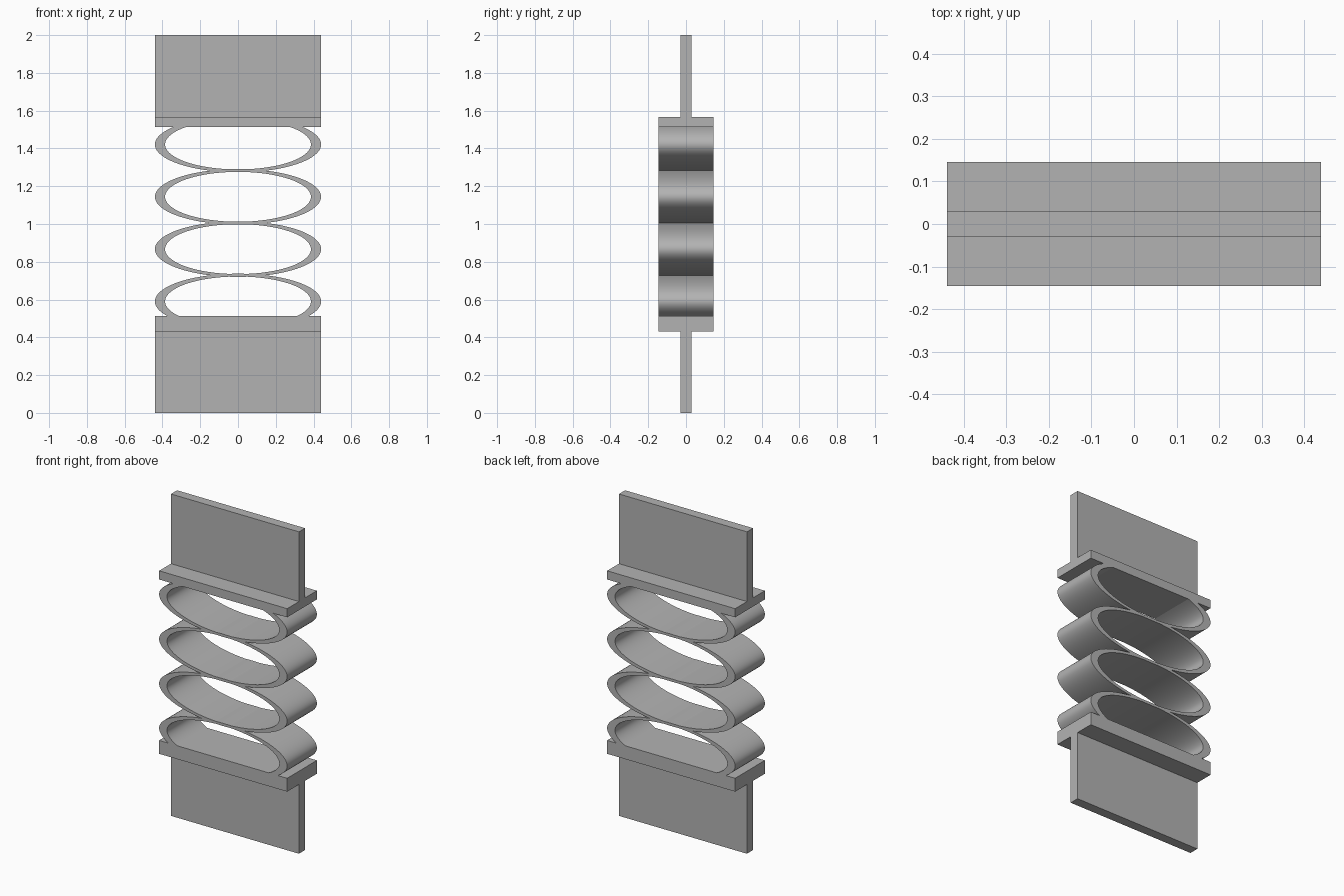
import bpy, bmesh, math

cube = bpy.data.objects.get("Cube")
if cube:
    bpy.data.objects.remove(cube, do_unlink=True)

grey = bpy.data.materials.new("plain_grey")
grey.use_nodes = True
colour = (0.45, 0.45, 0.45, 1)
grey.diffuse_color = colour
grey.node_tree.nodes["Principled BSDF"].inputs["Base Color"].default_value = colour

HALF_W, HALF_D = 0.44, 0.146
LOW_FACE, HIGH_FACE = 0.513, 1.513   # flange faces that meet the spring
SEGMENTS = 96


def finish(bm, name):
    bmesh.ops.recalc_face_normals(bm, faces=bm.faces)
    mesh = bpy.data.meshes.new(name)
    bm.to_mesh(mesh)
    bm.free()
    mesh.materials.append(grey)
    obj = bpy.data.objects.new(name, mesh)
    bpy.context.collection.objects.link(obj)
    return obj


def t_plate(name, outline):
    """Extrude a T-shaped (y, z) outline across the width."""
    bm = bmesh.new()
    face = bm.faces.new([bm.verts.new((-HALF_W, y, z)) for y, z in outline])
    new = bmesh.ops.extrude_face_region(bm, geom=[face])["geom"]
    verts = [v for v in new if isinstance(v, bmesh.types.BMVert)]
    bmesh.ops.translate(bm, verts=verts, vec=(2 * HALF_W, 0, 0))
    return finish(bm, name)


def tee(tip, flange_back, flange_face, web=0.03):
    half = [(web, tip), (web, flange_back), (HALF_D, flange_back), (HALF_D, flange_face)]
    return half + [(-y, z) for y, z in reversed(half)]


def ring(name, z):
    """Flattened elliptical hoop, trimmed where it enters a flange."""
    bm = bmesh.new()

    def loop(rx, rz, y):
        return [bm.verts.new((rx * math.cos(a), y, z + rz * math.sin(a)))
                for a in (math.tau * i / SEGMENTS for i in range(SEGMENTS))]

    loops = [loop(HALF_W, 0.147, -HALF_D), loop(HALF_W, 0.147, HALF_D),
             loop(0.386, 0.132, HALF_D), loop(0.386, 0.132, -HALF_D)]
    for k in range(4):
        a, b = loops[k], loops[(k + 1) % 4]
        for i in range(SEGMENTS):
            j = (i + 1) % SEGMENTS
            bm.faces.new((a[i], a[j], b[j], b[i]))
    for height, normal in ((LOW_FACE, -1), (HIGH_FACE, 1)):
        bmesh.ops.bisect_plane(bm, geom=bm.verts[:] + bm.edges[:] + bm.faces[:],
                               plane_co=(0, 0, height), plane_no=(0, 0, normal),
                               clear_outer=True)
    obj = finish(bm, name)
    bpy.ops.object.select_all(action='DESELECT')
    obj.select_set(True)
    bpy.context.view_layer.objects.active = obj
    bpy.ops.object.shade_smooth_by_angle(angle=math.radians(30))


# Mounting plates with flanges
t_plate("lower_mount", tee(0, 0.43, LOW_FACE))
t_plate("upper_mount", tee(2, 1.567, HIGH_FACE))

# Stack of elliptical spring rings
for n in range(4):
    ring(f"spring_ring_{n + 1}", 0.59 + 0.277 * n)
